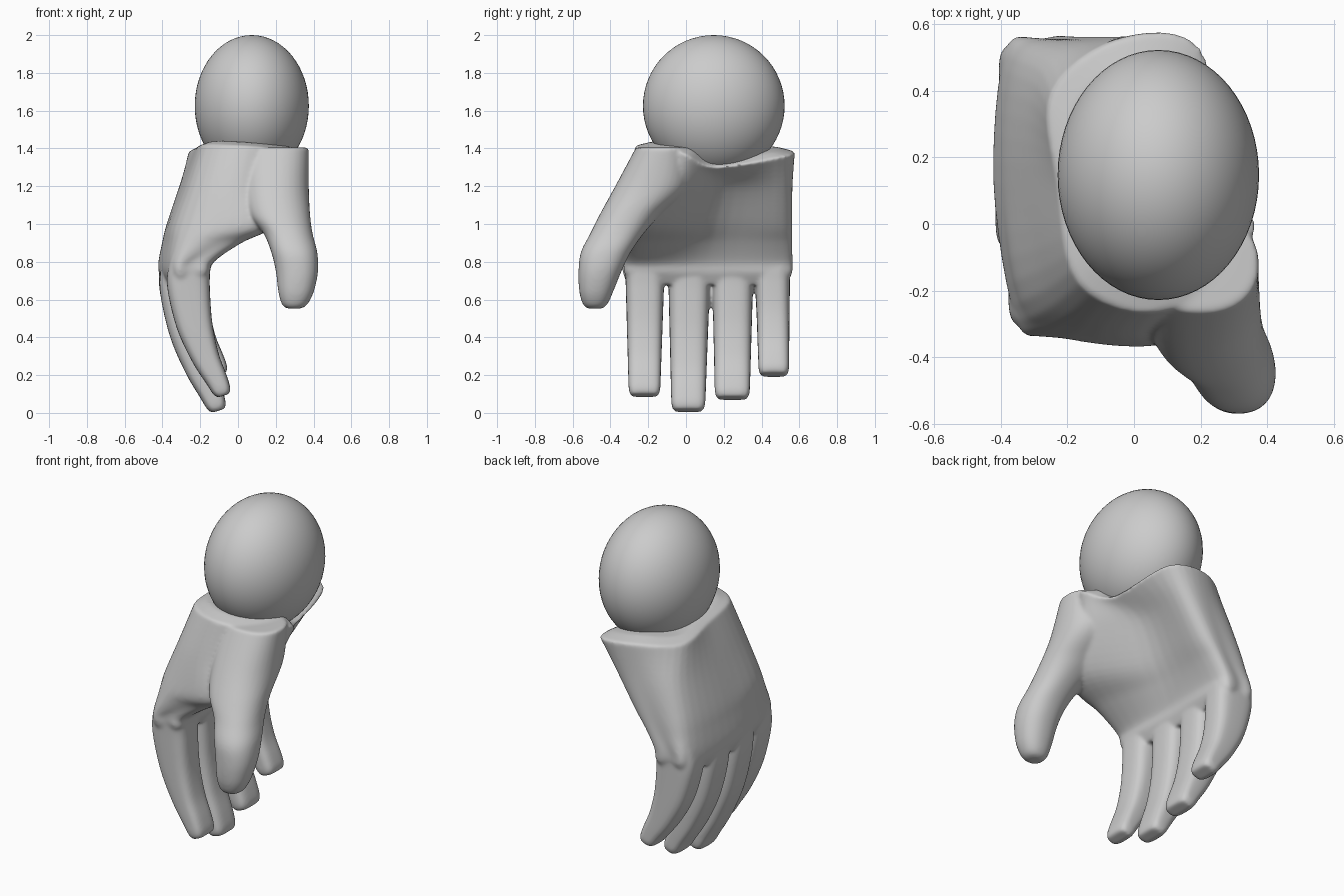
import bpy
import bmesh
import math
from mathutils import Vector

default_cube = bpy.data.objects.get("Cube")
if default_cube:
    bpy.data.objects.remove(default_cube, do_unlink=True)


def spline(points, steps, closed=False):
    """Smooth curve through vectors of any dimension."""
    count = len(points)
    result = []

    def pick(i):
        return points[i % count] if closed else points[max(0, min(count - 1, i))]

    for i in range(count if closed else count - 1):
        a, b, c, d = (pick(i + k) for k in (-1, 0, 1, 2))
        for s in range(steps):
            t = s / steps
            result.append(b + ((c - a) * t + (a * 2 - b * 5 + c * 4 - d) * t ** 2
                               + (b * 3 - a - c * 3 + d) * t ** 3) * 0.5)
    if not closed:
        result.append(points[-1].copy())
    return result


def rounded_box(exponent, sides=32):
    """Unit outline between a circle and a square."""
    outline = []
    for i in range(sides):
        angle = math.tau * i / sides
        outline.append([math.copysign(abs(v) ** (2 / exponent), v)
                        for v in (math.cos(angle), math.sin(angle))])
    return outline


def loft(bm, rings):
    """Skin a closed tube over a list of rings."""
    loops = [[bm.verts.new(p) for p in ring] for ring in rings]
    count = len(loops[0])
    for low, high in zip(loops, loops[1:]):
        for i in range(count):
            j = (i + 1) % count
            bm.faces.new((low[i], low[j], high[j], high[i]))
    for loop in (loops[0], loops[-1]):
        centre = bm.verts.new(sum((v.co for v in loop), Vector()) / count)
        for i in range(count):
            bm.faces.new((loop[i], loop[(i + 1) % count], centre))


def add_palm(bm):
    # Outlines run along the back of the hand, then return along the palm
    levels = [
        (1.39, [(-.165, -.18, .03), (-.23, .12, .01), (-.25, .39, -.01), (-.05, .555),
                (.20, .53, -.03), (.28, .15, -.09), (.36, -.03, -.01), (.10, -.26, .02)]),
        (1.20, [(-.23, -.235), (-.305, .12), (-.28, .46), (-.08, .555),
                (.10, .52), (.13, .20), (.31, -.08), (.06, -.315)]),
        (1.00, [(-.295, -.275), (-.375, .12), (-.34, .49), (-.17, .555),
                (-.025, .515), (-.01, .16), (.21, -.20), (.07, -.365)]),
        (.90, [(-.325, -.285), (-.40, .12), (-.365, .50), (-.22, .555),
               (-.10, .515), (-.09, .14), (.02, -.25), (-.10, -.34)]),
        (.80, [(-.35, -.292), (-.42, .12), (-.385, .515), (-.28, .555),
               (-.16, .52), (-.152, .12), (-.13, -.275), (-.24, -.325)]),
        (.74, [(-.35, -.292), (-.417, .12), (-.385, .515), (-.28, .55),
               (-.17, .52), (-.165, .12), (-.155, -.28), (-.25, -.32)]),
        (.68, [(-.33, -.27), (-.39, .12), (-.365, .48), (-.27, .52),
               (-.20, .49), (-.19, .12), (-.19, -.24), (-.25, -.29)]),
    ]
    rings = []
    for z, outline in levels:
        points = [Vector((p[0], p[1], z + (p[2] if len(p) > 2 else 0))) for p in outline]
        rings.append(spline(points, 6, closed=True))
    columns = [spline(column, 6) for column in zip(*rings)]
    skin_rings = list(zip(*columns))
    # Sloping rim leading in to the ball
    centre = Vector((.05, .15))
    rim = []
    for p in skin_rings[0]:
        inner = p.xy.lerp(centre, .2)
        rim.append(Vector((inner.x, inner.y, p.z + .02)))
    loft(bm, [rim] + skin_rings)


def add_finger(bm, tip, shift, thickness, base_y, base_half, tip_y, tip_half):
    # Stations: x, fraction of length, half thickness, width factor
    stations = [(-.24, -.12, .06, .7), (-.268, 0, .105, .94), (-.283, .12, .121, 1),
                (-.285, .25, .122, 1), (-.255, .5, .104, 1), (-.20, .72, .081, 1),
                (-.14, .88, .064, 1), (-.11, .965, .053, .98), (-.10, 1, .037, .83)]
    path = spline([Vector(s) for s in stations], 6)
    top = .85
    centres = [Vector((p[0] + shift, base_y + (tip_y - base_y) * p[1],
                       top + (tip + .011 - top) * p[1])) for p in path]
    rings = []
    for i, p in enumerate(path):
        along = centres[min(i + 1, len(path) - 1)] - centres[max(i - 1, 0)]
        across = Vector((-along.z, 0, along.x)).normalized() * thickness
        width = (base_half + (tip_half - base_half) * p[1]) * p[3]
        rings.append([centres[i] + across * u * p[2] + Vector((0, v * width, 0))
                      for u, v in rounded_box(3.4)])
    loft(bm, rings)


def add_thumb(bm):
    # Stations: height, centre x, centre y, half width, half depth
    stations = [(1.405, .20, -.12, .175, .145), (1.2, .195, -.18, .18, .195),
                (1.05, .22, -.295, .162, .162), (.95, .265, -.365, .13, .142),
                (.85, .298, -.425, .122, .132), (.75, .312, -.455, .112, .114),
                (.65, .308, -.474, .096, .092), (.59, .302, -.48, .076, .072),
                (.562, .298, -.482, .056, .054), (.552, .296, -.482, .032, .036)]
    rings = []
    for z, x, y, half_x, half_y in spline([Vector(s) for s in stations], 6):
        rings.append([Vector((x + u * half_x, y + v * half_y, z))
                      for u, v in rounded_box(2.25)])
    loft(bm, rings)


# Hand: palm, four fingers and thumb blended into one skin
bm = bmesh.new()
add_palm(bm)
add_thumb(bm)
fingers = [(.08, .024, .92, -.217, .107, -.22, .083),
           (0, -.005, 1, .018, .115, .012, .089),
           (.065, -.008, 1, .248, .112, .245, .092),
           (.19, .005, 1, .457, .095, .465, .08)]
for finger in fingers:
    add_finger(bm, *finger)
bmesh.ops.recalc_face_normals(bm, faces=bm.faces)
mesh = bpy.data.meshes.new("hand")
bm.to_mesh(mesh)
bm.free()
hand = bpy.data.objects.new("hand", mesh)
bpy.context.collection.objects.link(hand)

skin = hand.modifiers.new("skin", "REMESH")
skin.mode = "VOXEL"
skin.voxel_size = .008
skin.use_smooth_shade = True
soften = hand.modifiers.new("soften", "SMOOTH")
soften.factor = .5
soften.iterations = 18

# Ball set into the wrist
bpy.ops.mesh.primitive_uv_sphere_add(segments=64, ring_count=32, radius=1,
                                     location=(.073, .147, 1.625))
ball = bpy.context.object
ball.name = "wrist_ball"
ball.scale = (.302, .375, .375)
bpy.ops.object.transform_apply(location=False, rotation=False, scale=True)
bpy.ops.object.shade_smooth()
